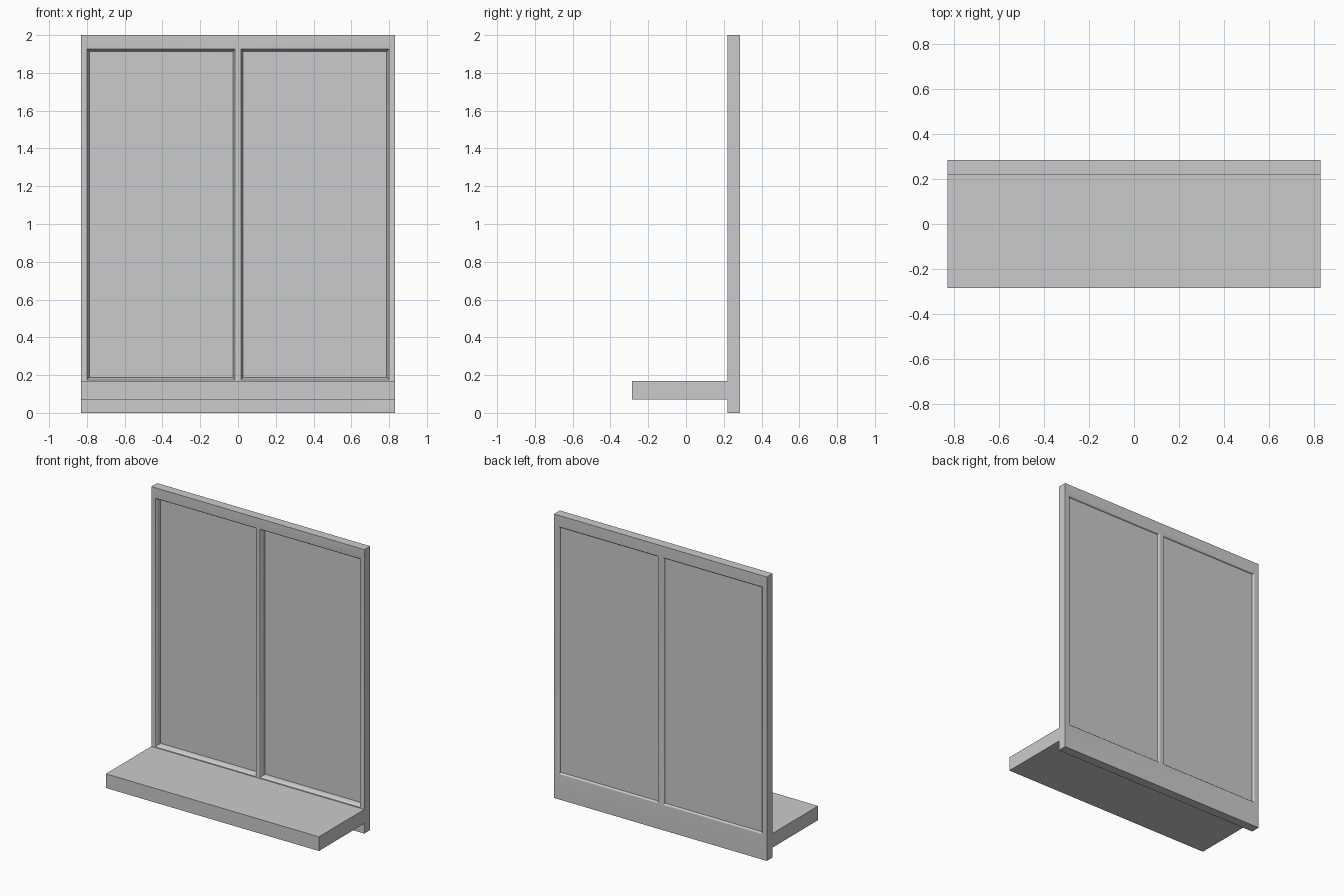
import bpy, bmesh, math

if "Cube" in bpy.data.objects:
    bpy.data.objects.remove(bpy.data.objects["Cube"])

W = 0.83                      # half width
FRONT, BACK = 0.22, 0.285     # frame faces
PANE_F, PANE_B = 0.264, 0.271 # glass faces
Z0, Z1 = 0.187, 1.913         # visible glass height
X0, X1 = 0.027, 0.787         # visible glass, inner/outer edge
ROUND = 0.018                 # moulding width around the glass
STEPS = 5


def mesh_object(name, bm):
    bmesh.ops.recalc_face_normals(bm, faces=bm.faces)
    me = bpy.data.meshes.new(name)
    bm.to_mesh(me)
    bm.free()
    ob = bpy.data.objects.new(name, me)
    bpy.context.collection.objects.link(ob)
    return ob


def loft(name, rings):
    """Solid through rectangular rings (x0, x1, z0, z1, y)."""
    bm = bmesh.new()
    loops = [[bm.verts.new(p) for p in ((a, y, c), (b, y, c), (b, y, d), (a, y, d))]
             for a, b, c, d, y in rings]
    for l, m in zip(loops, loops[1:]):
        for i in range(4):
            j = (i + 1) % 4
            bm.faces.new((l[i], l[j], m[j], m[i]))
    bm.faces.new(loops[0])
    bm.faces.new(loops[-1])
    return mesh_object(name, bm)


def box(name, x0, x1, y0, y1, z0, z1):
    return loft(name, [(x0, x1, z0, z1, y0), (x0, x1, z0, z1, y1)])


# Rounded moulding profile: (outset, y) from the front face to the back face
profile = [(ROUND, FRONT - 0.05)]
for i in range(STEPS + 1):
    t = math.pi / 2 * i / STEPS
    profile.append((ROUND * (1 - math.sin(t)), FRONT + (PANE_F - FRONT) * (1 - math.cos(t))))
for i in range(STEPS, -1, -1):
    t = math.pi / 2 * i / STEPS
    profile.append((0.013 * (1 - math.sin(t)), BACK - (BACK - PANE_B) * (1 - math.cos(t))))
profile.append((0.013, BACK + 0.05))

# Frame with two moulded openings
frame = box("window_frame", -W, W, FRONT, BACK, 0, 2)
cutters = []
for side, a, b in (("left", -X1, -X0), ("right", X0, X1)):
    cut = loft("opening_cutter_" + side,
               [(a - o, b + o, Z0 - o, Z1 + o, y) for o, y in profile])
    cut.hide_render = True
    cutters.append(cut)
    mod = frame.modifiers.new("opening_" + side, 'BOOLEAN')
    mod.operation = 'DIFFERENCE'
    mod.solver = 'EXACT'
    mod.object = cut
    # Glass pane let slightly into the frame
    box("glass_pane_" + side, a - 0.003, b + 0.003, PANE_F, PANE_B, Z0 - 0.003, Z1 + 0.003)

bpy.context.view_layer.objects.active = frame
frame.select_set(True)
for mod in list(frame.modifiers):
    bpy.ops.object.modifier_apply(modifier=mod.name)
for cut in cutters:
    bpy.data.objects.remove(cut, do_unlink=True)
bpy.ops.object.shade_smooth_by_angle(angle=math.radians(30))

# Deep sill board in front of the frame
box("window_sill", -W, W, -0.285, FRONT, 0.07, 0.17)
